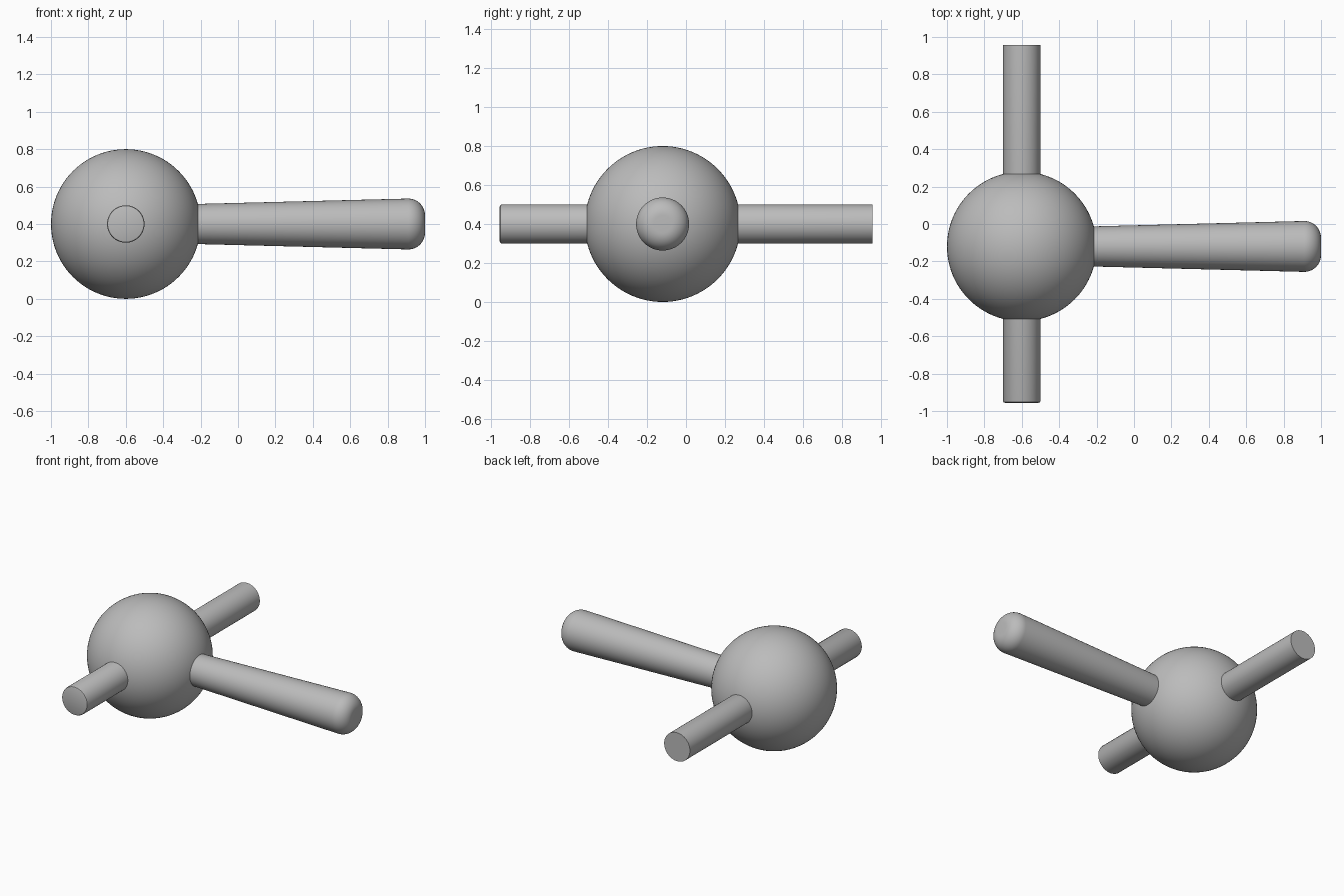
import bpy
import bmesh
from math import sin, cos, pi, radians
from mathutils import Matrix, Vector

cube = bpy.data.objects.get("Cube")
if cube:
    bpy.data.objects.remove(cube, do_unlink=True)

GREY = (0.5, 0.5, 0.5, 1.0)
CENTRE = Vector((-0.6, -0.12, 0.4))

mat = bpy.data.materials.new("plain grey")
mat.use_nodes = True
mat.diffuse_color = GREY
mat.node_tree.nodes["Principled BSDF"].inputs["Base Color"].default_value = GREY


def finish(obj, name):
    """Name, colour and smooth the active object."""
    obj.name = name
    obj.data.materials.append(mat)
    bpy.ops.object.select_all(action='DESELECT')
    obj.select_set(True)
    bpy.context.view_layer.objects.active = obj
    bpy.ops.object.shade_smooth_by_angle(angle=radians(30))


def turned_part(name, profile, rotation, location, segments=64):
    """Lathe a (radius, height) profile around z, then turn it into place."""
    bm = bmesh.new()
    rings = []
    for r, h in profile:
        rings.append([bm.verts.new((r * cos(2 * pi * i / segments),
                                    r * sin(2 * pi * i / segments), h))
                      for i in range(segments)])
    for low, high in zip(rings, rings[1:]):
        for i in range(segments):
            j = (i + 1) % segments
            bm.faces.new((low[i], low[j], high[j], high[i]))
    bm.faces.new(rings[0][::-1])
    bm.faces.new(rings[-1])
    bm.transform(Matrix.Translation(location) @ rotation)
    mesh = bpy.data.meshes.new(name)
    bm.to_mesh(mesh)
    bm.free()
    obj = bpy.data.objects.new(name, mesh)
    bpy.context.collection.objects.link(obj)
    finish(obj, name)


# Round hub
bpy.ops.mesh.primitive_uv_sphere_add(segments=96, ring_count=48,
                                     radius=0.4, location=CENTRE)
finish(bpy.context.object, "ball_hub")

# Straight shaft through the hub, front end lightly bevelled
turned_part("cross_shaft",
            [(0.1, -0.956), (0.1, 0.946), (0.097, 0.953), (0.09, 0.956)],
            Matrix.Rotation(pi / 2, 4, 'X'), Vector((CENTRE.x, 0, CENTRE.z)))

# Handle widening outwards to a rounded tip
TIP, FILLET = 1.6, 0.09
profile = [(0.1, 0.1)]
for k in range(13):
    a = k / 12 * pi / 2
    profile.append((0.136 - FILLET + FILLET * cos(a),
                    TIP - FILLET + FILLET * sin(a)))
turned_part("tapered_handle", profile, Matrix.Rotation(pi / 2, 4, 'Y'), CENTRE)
